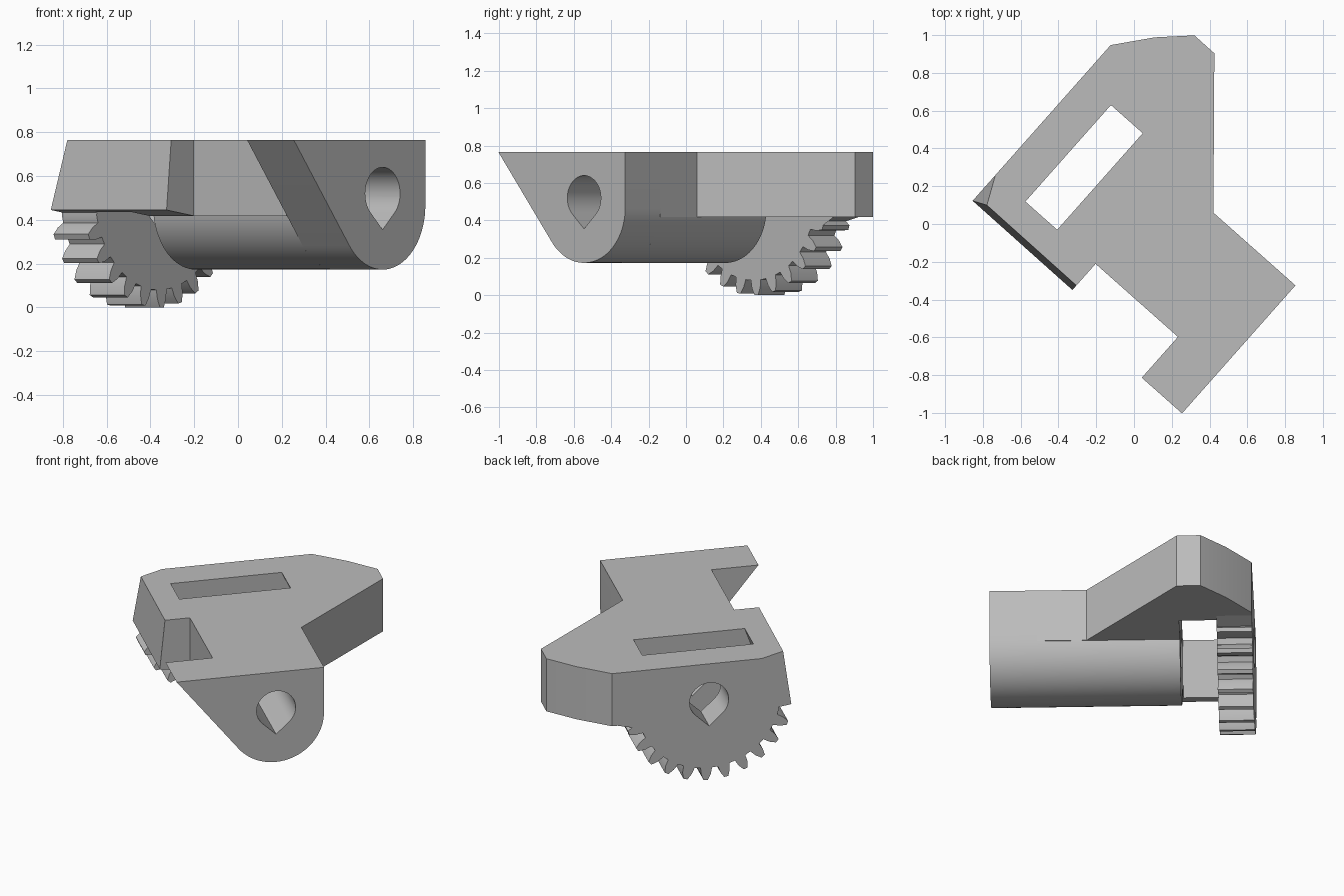
import bpy, bmesh
from math import sin, cos, radians
from mathutils import Vector

cube = bpy.data.objects.get("Cube")
if cube:
    bpy.data.objects.remove(cube, do_unlink=True)

# Single grey plastic
grey = bpy.data.materials.new("grey plastic")
grey.use_nodes = True
color = (0.5, 0.5, 0.5, 1)
grey.diffuse_color = color
grey.node_tree.nodes["Principled BSDF"].inputs["Base Color"].default_value = color

# Local frame: a runs along the bore, p across it, z up
ORIGIN = Vector((0.66, -0.545, 0))
ALONG = Vector((-0.748, 0.663, 0))
ACROSS = Vector((0.663, 0.748, 0))
TOP, UNDER, BORE_Z = 0.765, 0.418, 0.52
BARREL_R, BARREL_Z = 0.294, 0.467


def world(a, p, z):
    return ORIGIN + ALONG * a + ACROSS * p + Vector((0, 0, z))


def finish(name, bm):
    bmesh.ops.recalc_face_normals(bm, faces=bm.faces)
    mesh = bpy.data.meshes.new(name)
    bm.to_mesh(mesh)
    bm.free()
    mesh.materials.append(grey)
    obj = bpy.data.objects.new(name, mesh)
    bpy.context.collection.objects.link(obj)
    return obj


def loft(name, start, end):
    """Solid between two matching rings of local points."""
    bm = bmesh.new()
    r1 = [bm.verts.new(world(*c)) for c in start]
    r2 = [bm.verts.new(world(*c)) for c in end]
    bm.faces.new(r1)
    bm.faces.new(r2[::-1])
    for i in range(len(r1)):
        j = (i + 1) % len(r1)
        bm.faces.new((r1[i], r2[i], r2[j], r1[j]))
    return finish(name, bm)


def along_bore(name, profile, a0, a1):
    return loft(name, [(a0, p, z) for p, z in profile], [(a1, p, z) for p, z in profile])


def hull(name, points):
    bm = bmesh.new()
    for c in points:
        bm.verts.new(world(*c))
    bmesh.ops.convex_hull(bm, input=bm.verts)
    bmesh.ops.dissolve_limit(bm, angle_limit=radians(1), verts=bm.verts, edges=bm.edges)
    return finish(name, bm)


def arc(r, z, first, last, steps):
    angles = [radians(first + (last - first) * i / steps) for i in range(steps + 1)]
    return [(r * cos(t), z + r * sin(t)) for t in angles]


# End bracket: rounded foot with a sloping arm
bracket = along_bore("end_bracket", [(BARREL_R, TOP)]
                     + arc(BARREL_R, BARREL_Z, 0, -141.4, 32) + [(-0.612, TOP)], 0, 0.285)

# Half-round barrel under the plate
barrel = along_bore("barrel", arc(BARREL_R, BARREL_Z, 0, -180, 40), 0.285, 1.14)

# Top plate with its angled shoulder
outline = [(0.285, 0.294), (0.581, 0.294), (1.137, 0.929), (1.279, 0.93),
           (1.429, 0.783), (1.577, 0.597), (1.577, -0.323), (0.285, -0.323)]
plate = loft("top_plate", [(a, p, UNDER) for a, p in outline], [(a, p, TOP) for a, p in outline])

# Leaning side block with a clipped corner
side = hull("side_block", [
    (0.868, -0.2, TOP), (0.868, -0.476, TOP), (1.505, -0.472, TOP),
    (1.577, -0.323, TOP), (1.577, -0.2, TOP),
    (0.868, -0.508, 0.445), (1.577, -0.505, 0.445),
    (0.868, -0.32, UNDER), (1.577, -0.32, UNDER), (0.868, -0.2, UNDER), (1.577, -0.2, UNDER)])

# Gear sector: straight teeth around the lower half, angles measured from straight down
ROOT, MID, TIP = 0.44, 0.482, 0.52


def polar(r, deg):
    return (-r * sin(radians(deg)), BORE_Z - r * cos(radians(deg)))


profile = [(0.4, 0.6), (0.58, UNDER + 0.004), (0.45, 0.39)]
for k in range(-5, 6):
    t = -2.3 + 14 * k
    for r, half in ((ROOT, -4.6), (MID, -3.5), (TIP, -1.4), (TIP, 1.4), (MID, 3.5), (ROOT, 4.6)):
        profile.append(polar(r, t + half))
profile += [polar(ROOT, 77), (-0.4, 0.6)]
gear = along_bore("gear_sector", profile, 1.365, 1.577)

# Cutters: teardrop bore and flared slot
bore = along_bore("bore_cutter", arc(0.12, BORE_Z, -45, 225, 36) + [(0, BORE_Z - 0.165)], -0.1, 1.7)
slot = hull("slot_cutter", [(a, p, z) for a in (1.14, 1.365)
                            for p, z in ((-0.31, 0.8), (0.345, 0.8), (-0.46, 0.38), (0.53, 0.38))])

cuts = {bracket: [bore], barrel: [bore], plate: [bore, slot], side: [slot], gear: [bore]}
for obj, cutters in cuts.items():
    bpy.ops.object.select_all(action="DESELECT")
    obj.select_set(True)
    bpy.context.view_layer.objects.active = obj
    for cutter in cutters:
        mod = obj.modifiers.new("cut", "BOOLEAN")
        mod.operation = "DIFFERENCE"
        mod.solver = "EXACT"
        mod.object = cutter
        bpy.ops.object.modifier_apply(modifier=mod.name)
    bpy.ops.object.shade_smooth_by_angle(angle=radians(25))

for cutter in (bore, slot):
    bpy.data.objects.remove(cutter, do_unlink=True)
